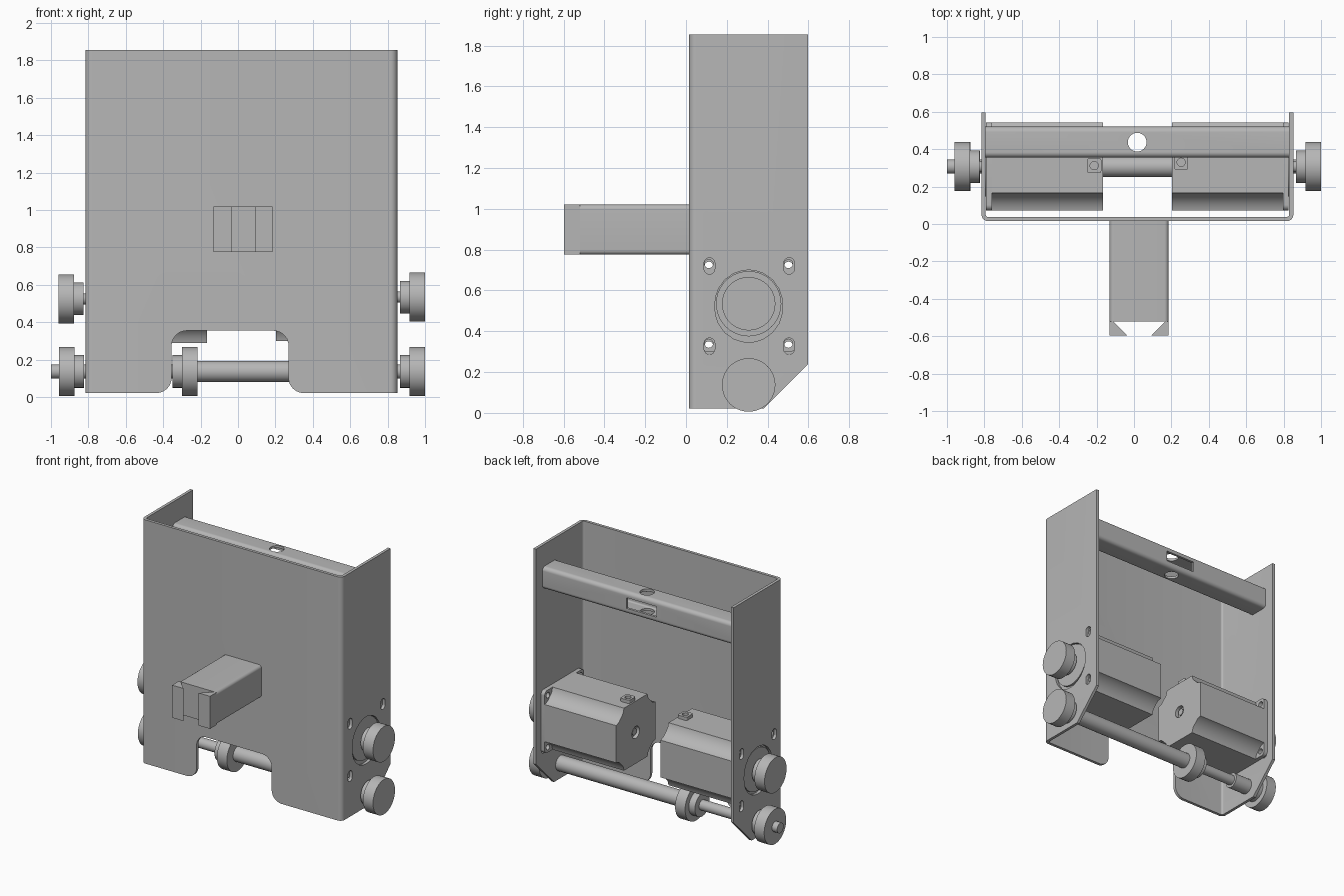
import bpy, bmesh, math
from mathutils import Vector

cube = bpy.data.objects.get("Cube")
if cube:
    bpy.data.objects.remove(cube, do_unlink=True)

metal = bpy.data.materials.new("plain grey metal")
metal.use_nodes = True
GREY = (0.47, 0.47, 0.47, 1)
metal.diffuse_color = GREY
metal.node_tree.nodes["Principled BSDF"].inputs["Base Color"].default_value = GREY


def rounded(points, steps=6):
    """Outline from (u, v, radius) corners, each replaced by an arc."""
    out = []
    for i, (u, v, r) in enumerate(points):
        p = Vector((u, v))
        if r == 0:
            out.append(p)
            continue
        a = (Vector(points[i - 1][:2]) - p).normalized()
        b = (Vector(points[(i + 1) % len(points)][:2]) - p).normalized()
        half = a.angle(b) / 2
        mid = p + (a + b).normalized() * r / math.sin(half)
        s, e = p + a * r / math.tan(half) - mid, p + b * r / math.tan(half) - mid
        for k in range(steps + 1):
            d = s.lerp(e, k / steps).normalized() * r
            out.append(mid + d)
    return out


def box_outline(u0, u1, v0, v1, r=0):
    return rounded([(u0, v0, r), (u1, v0, r), (u1, v1, r), (u0, v1, r)])


def circle(u, v, r, n=40):
    return [(u + r * math.cos(math.tau * i / n), v + r * math.sin(math.tau * i / n)) for i in range(n)]


def prism(name, outline, axis, lo, hi):
    """Extrude a 2D outline along an axis between lo and hi."""
    place = {"x": lambda u, v, t: (t, u, v),
             "y": lambda u, v, t: (u, t, v),
             "z": lambda u, v, t: (u, v, t)}[axis]
    bm = bmesh.new()
    ends = [[bm.verts.new(place(u, v, t)) for u, v in outline] for t in (lo, hi)]
    bm.faces.new(ends[0])
    bm.faces.new(ends[1])
    n = len(outline)
    for i in range(n):
        j = (i + 1) % n
        bm.faces.new((ends[0][i], ends[0][j], ends[1][j], ends[1][i]))
    bmesh.ops.recalc_face_normals(bm, faces=bm.faces)
    mesh = bpy.data.meshes.new(name)
    bm.to_mesh(mesh)
    bm.free()
    mesh.materials.append(metal)
    ob = bpy.data.objects.new(name, mesh)
    bpy.context.collection.objects.link(ob)
    return ob


def cut(ob, *cutters):
    """Subtract the cutters, then discard them."""
    for c in cutters:
        c.hide_render = True
        mod = ob.modifiers.new("cut", "BOOLEAN")
        mod.operation, mod.solver, mod.object = "DIFFERENCE", "EXACT", c
    bpy.context.view_layer.update()
    graph = bpy.context.evaluated_depsgraph_get()
    mesh = bpy.data.meshes.new_from_object(ob.evaluated_get(graph))
    ob.modifiers.clear()
    ob.data = mesh
    for c in cutters:
        bpy.data.objects.remove(c, do_unlink=True)


def rod(name, x0, x1, z, r):
    return prism(name, circle(AXLE_Y, z, r), "x", x0, x1)


AXLE_Y, AXLE_Z = 0.307, 0.137
LEFT, RIGHT, FRONT, BACK = -0.815, 0.852, 0.015, 0.597
WALL = 0.022

# Bent sheet housing: U-shaped section
li, ri, fi = LEFT + WALL, RIGHT - WALL, FRONT + WALL
housing = prism("housing", rounded([
    (LEFT, BACK, 0), (LEFT, FRONT, 0.035), (RIGHT, FRONT, 0.035), (RIGHT, BACK, 0),
    (ri, BACK, 0), (ri, fi, 0.015), (li, fi, 0.015), (li, BACK, 0)]), "z", 0.022, 1.855)

# Openings: front notch, sloped rear corners, motor bore and bolt slots
notch = prism("notch_cutter", rounded([
    (-0.47, -0.1, 0), (-0.47, 0.022, 0), (-0.355, 0.022, 0.08), (-0.355, 0.355, 0.08),
    (0.27, 0.355, 0.08), (0.27, 0.022, 0.08), (0.38, 0.022, 0), (0.38, -0.1, 0)]), "y", -0.1, 0.1)
slope = prism("slope_cutter", [(0.26, -0.1), (0.7, -0.1), (0.7, 0.34)], "x", -1.2, 1.2)
holes = [prism("slot_cutter", box_outline(y - 0.026, y + 0.026, z - 0.04, z + 0.04, 0.0255), "x", -1.2, 1.2)
         for y in (0.115, 0.505) for z in (0.327, 0.72)]
holes.append(prism("bore_cutter", box_outline(
    AXLE_Y - 0.165, AXLE_Y + 0.165, 0.346, 0.70, 0.1645), "x", -1.2, 1.2))
cut(housing, notch, slope, *holes)

# Hollow cross bar with a vertical hole and a rear window
bar = prism("cross_bar", box_outline(0.355, 0.52, 1.525, 1.69, 0.028), "x", li, ri)
cut(bar,
    prism("hollow_cutter", box_outline(0.373, 0.502, 1.543, 1.672, 0.012), "x", -1, 1),
    prism("hole_cutter", circle(0.017, 0.4375, 0.05), "z", 1.4, 1.8),
    prism("window_cutter", box_outline(-0.12, 0.13, 1.568, 1.648), "y", 0.45, 0.6))

# Front arm with a dovetail groove in its end
arm = prism("front_arm", box_outline(-0.13, 0.185, 0.775, 1.02, 0.022), "y", -0.52, FRONT + 0.005)
tip = prism("arm_tip", box_outline(-0.13, 0.185, 0.775, 1.02), "y", -0.597, -0.52)
cut(tip, prism("dovetail_cutter", [(-0.015, -0.617), (0.07, -0.617), (0.1725, -0.515), (-0.1175, -0.515)],
               "z", 0.7, 1.1))


def motor(side, s, wall, inner, z, pad_x, pad_y):
    """Motor lying along x; s points outwards from the inner end to the wall."""
    def across(name, outline, a, b):
        return prism(side + name, outline, "x", min(a, b), max(a, b))

    # Body section: square with stepped corners, made from one corner turned four times
    corner = [(0.235, 0.14), (0.2, 0.15), (0.15, 0.2), (0.14, 0.235)]
    section = []
    for _ in range(4):
        section += corner
        corner = [(-v, u) for u, v in corner]
    body = across("_motor_body", [(AXLE_Y + u, z + v) for u, v in section], inner, wall - s * 0.03)
    cut(body, across("_recess_cutter", circle(AXLE_Y, z, 0.045), inner - s * 0.1, inner + s * 0.03))
    across("_motor_rear_shaft", circle(AXLE_Y, z, 0.025), inner + s * 0.01, inner + s * 0.04)

    # Square mounting flange with bolt holes
    flange = across("_motor_flange", box_outline(
        AXLE_Y - 0.235, AXLE_Y + 0.235, z - 0.235, z + 0.235, 0.03), wall - s * 0.03, wall)
    cut(flange, *[across("_bolt_cutter", circle(AXLE_Y + u, z + v, 0.021, 20), wall - s * 0.1, wall + s * 0.1)
                  for u in (-0.195, 0.195) for v in (-0.195, 0.195)])
    across("_motor_pilot", circle(AXLE_Y, z, 0.16), wall, wall + s * 0.016)

    # Cable outlet on top
    pad = prism(side + "_cable_outlet", box_outline(
        pad_x - 0.038, pad_x + 0.038, pad_y - 0.04, pad_y + 0.04, 0.012), "z", z + 0.22, z + 0.26)
    cut(pad, prism("outlet_cutter", circle(pad_x, pad_y, 0.022, 20), "z", z + 0.24, z + 0.3))


motor("left", 1, ri - 0.003, 0.203, 0.535, 0.252, 0.33)
motor("right", -1, li + 0.003, -0.167, 0.525, -0.213, 0.312)


def pulley(name, x, z, s):
    """Wheel whose outer face is at x, with a hub on the inner side."""
    for part, a, b, r in (("_wheel", 0, 0.083, 0.131), ("_hub", 0.083, 0.134, 0.087)):
        ends = sorted((x - s * a, x - s * b))
        rod(name + part, *ends, z, r)


# Drive and idler pulleys
pulley("upper_left", 1.0, 0.535, 1)
pulley("upper_right", -0.96, 0.525, -1)
pulley("lower_left", 1.0, AXLE_Z, 1)
pulley("lower_right", -0.957, AXLE_Z, -1)
pulley("middle", -0.216, AXLE_Z, 1)

# Shafts
rod("upper_left_shaft", 0.8, 0.95, 0.535, 0.03)
rod("upper_right_shaft", -0.9, -0.78, 0.525, 0.03)
rod("lower_axle", -1.0, 0.95, AXLE_Z, 0.038)
rod("axle_sleeve", -0.216, ri, AXLE_Z, 0.057)
rod("axle_collar", li, -0.65, AXLE_Z, 0.057)

# Smooth curved faces while keeping edges crisp
bpy.ops.object.select_all(action="DESELECT")
for ob in bpy.context.collection.objects:
    if ob.type == "MESH" and metal.name in ob.data.materials:
        ob.select_set(True)
        bpy.context.view_layer.objects.active = ob
bpy.ops.object.shade_smooth_by_angle(angle=math.radians(30))
